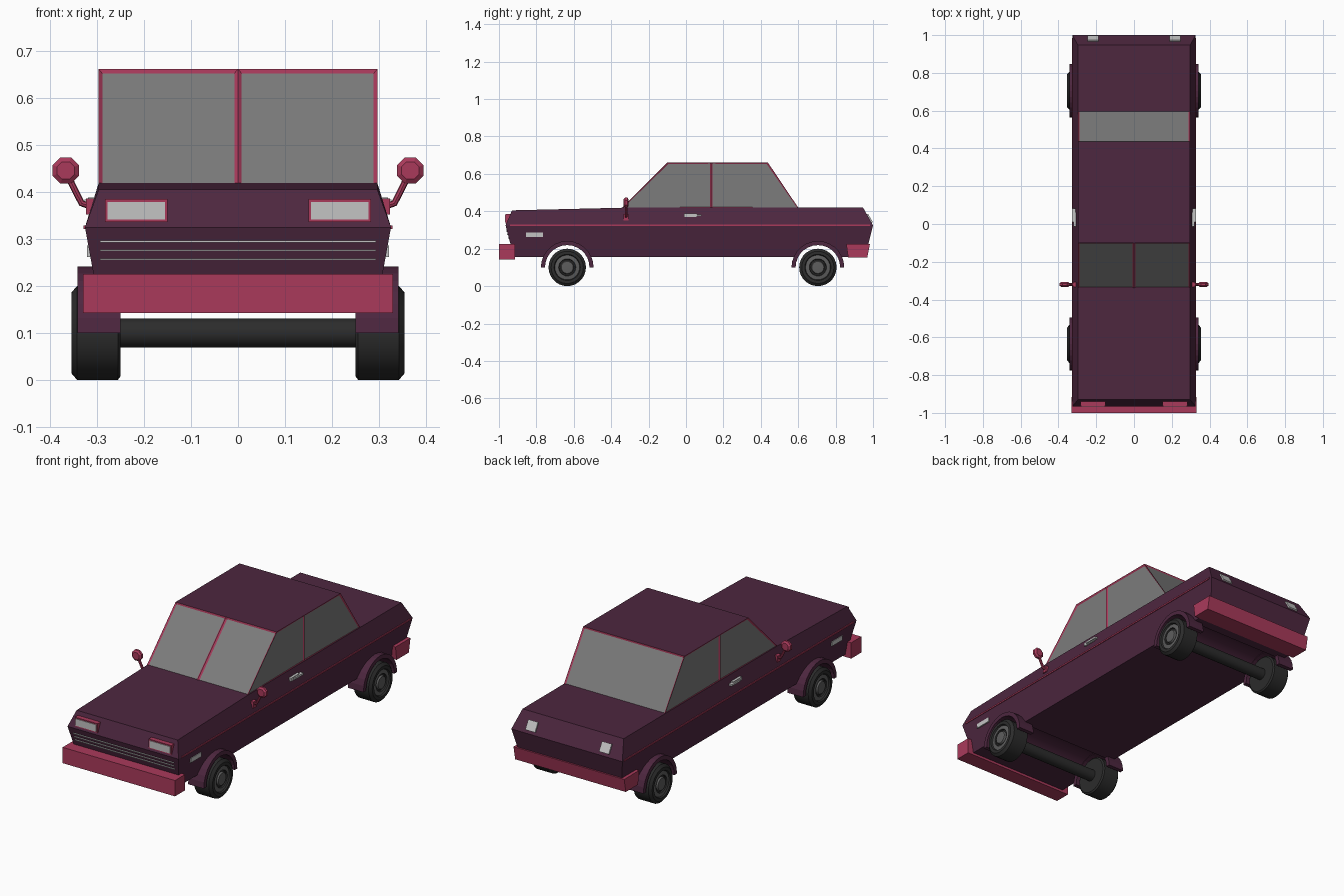
import bpy, bmesh, math
from mathutils import Vector

if "Cube" in bpy.data.objects:
    bpy.data.objects.remove(bpy.data.objects["Cube"], do_unlink=True)


def material(name, r, g, b):
    m = bpy.data.materials.new(name)
    m.use_nodes = True
    m.diffuse_color = (r, g, b, 1)
    m.node_tree.nodes["Principled BSDF"].inputs["Base Color"].default_value = (r, g, b, 1)
    return m


PAINT = material("plum paint", .075, .02, .05)
TRIM = material("crimson trim", .4, .042, .105)
GLASS = material("grey glass", .2, .2, .2)
LAMP = material("pale grey", .55, .55, .55)
TYRE = material("black rubber", .025, .025, .025)
RIM = material("wheel grey", .11, .11, .11)


def finish(name, bm, *mats):
    """Turn a bmesh into a named object."""
    bmesh.ops.recalc_face_normals(bm, faces=bm.faces)
    me = bpy.data.meshes.new(name)
    bm.to_mesh(me)
    bm.free()
    for m in mats:
        me.materials.append(m)
    ob = bpy.data.objects.new(name, me)
    bpy.context.collection.objects.link(ob)
    return ob


def mirrored(ob):
    ob.modifiers.new("Mirror", 'MIRROR')
    return ob


def activate(ob):
    bpy.ops.object.select_all(action='DESELECT')
    ob.select_set(True)
    bpy.context.view_layer.objects.active = ob


def box(name, mat, x, y, z):
    """Box from three (low, high) ranges."""
    bm = bmesh.new()
    bmesh.ops.create_cube(bm, size=1)
    for v in bm.verts:
        v.co = [r[0] if c < 0 else r[1] for c, r in zip(v.co, (x, y, z))]
    return finish(name, bm, mat)


def loft(bm, rings, closed=True):
    """Skin between equal rings of points, capping the ends."""
    rows = [[bm.verts.new(p) for p in ring] for ring in rings]
    n = len(rows[0])
    for a, b in zip(rows, rows[1:]):
        for i in range(n):
            bm.faces.new((a[i], a[(i + 1) % n], b[(i + 1) % n], b[i]))
    if closed:
        bm.faces.new(rows[0])
        bm.faces.new(rows[-1])


def lathe(name, profile, y, z, mats, indices, sides=28):
    """Turn an (x, radius) profile around a crosswise axle."""
    bm = bmesh.new()
    rings = [[(x, y + r * math.cos(math.tau * i / sides), z + r * math.sin(math.tau * i / sides))
              for i in range(sides)] for x, r in profile]
    loft(bm, rings)
    for k, f in enumerate(bm.faces):
        f.material_index = indices[min(k // sides, len(indices) - 1)]
    bm.faces.ensure_lookup_table()
    bm.faces[-2].material_index = 0
    ob = finish(name, bm, *mats)
    activate(ob)
    bpy.ops.object.shade_smooth_by_angle(angle=math.radians(30))
    return ob


WHEELS = {"front": -.635, "rear": .705}
WHEEL_Z = .1

# Lower body: widest at the belt line, hood rising towards the cabin
def body_ring(half, front, back, zf, zm, zb):
    return [(-half, front, zf), (half, front, zf), (half, -.34, zm),
            (half, back, zb), (-half, back, zb), (-half, -.34, zm)]


bm = bmesh.new()
loft(bm, [body_ring(.295, -.92, .958, .155, .155, .155),
          body_ring(.326, -.965, 1, .325, .325, .325),
          body_ring(.297, -.93, .947, .405, .419, .419)])
body = finish("body", bm, PAINT)

# Wheel wells cut across the body
for end, y in WHEELS.items():
    cutter = lathe("well_cutter", [(-.5, .122), (.5, .122)], y, WHEEL_Z, [PAINT], [0])
    cutter.hide_render = True
    mod = body.modifiers.new("Well", 'BOOLEAN')
    mod.operation = 'DIFFERENCE'
    mod.object = cutter
    activate(body)
    bpy.ops.object.modifier_apply(modifier=mod.name)
    bpy.data.objects.remove(cutter, do_unlink=True)

# Cabin: painted roof, trim frames and sunk glass
bm = bmesh.new()
side = [(-.345, .415), (-.1, .662), (.437, .662), (.603, .415)]
loft(bm, [[(x, y, z) for y, z in side] for x in (-.297, .297)])
bm.normal_update()
bmesh.ops.recalc_face_normals(bm, faces=bm.faces)


def split(faces, point, normal):
    geom = set(faces)
    for f in faces:
        geom.update(f.edges)
        geom.update(f.verts)
    bmesh.ops.bisect_plane(bm, geom=list(geom), plane_co=point, plane_no=normal)


split([f for f in bm.faces if abs(f.normal.x) > .9], (0, .135, 0), (0, 1, 0))
split([f for f in bm.faces if f.normal.y < -.3], (0, 0, 0), (1, 0, 0))
bm.normal_update()
panes = [f for f in bm.faces if abs(f.normal.z) < .9]
for f in panes:
    f.material_index = 1
bmesh.ops.inset_individual(bm, faces=panes, thickness=.011, depth=-.005)
for f in panes:
    f.material_index = 2
finish("cabin", bm, PAINT, TRIM, GLASS)

# Bumpers
box("front_bumper", TRIM, (-.33, .33), (-1, -.915), (.142, .226))
rear = box("rear_bumper", TRIM, (-.325, .325), (.857, .983), (.152, .224))
for v in rear.data.vertices:
    if v.co.z < .2:
        v.co.y += -.014 if v.co.y > .9 else .01

# Headlights in trim housings
mirrored(box("headlight_housing", TRIM, (.15, .283), (-.964, -.92), (.336, .385)))
mirrored(box("headlight", LAMP, (.156, .278), (-.967, -.96), (.342, .379)))

# Grille bars follow the sloping nose
for i, z in enumerate((.295, .276, .257)):
    y = -.965 + (.325 - z) * .265
    box(f"grille_bar_{i + 1}", LAMP, (-.294, .294), (y - .006, y + .006), (z - .002, z + .002))

# Tail lights lie on the sloping rear panel
bm = bmesh.new()
lip = [(.999, .342), (.973, .387)]
loft(bm, [[(x, y, z) for y, z in lip] + [(x, y - .02, z - .012) for y, z in reversed(lip)]
          for x in (.188, .245)])
mirrored(finish("tail_light", bm, LAMP))

# Side trim, marker lights and door handles
mirrored(box("belt_stripe", TRIM, (.318, .329), (-.94, .985), (.321, .329)))
mirrored(box("marker_light", LAMP, (.306, .322), (-.855, -.765), (.262, .286)))
mirrored(box("handle_plate", LAMP, (.3, .32), (-.012, .06), (.37, .388)))
mirrored(box("handle_lever", LAMP, (.31, .327), (.01, .082), (.374, .384)))

# Wheels, axles and wheel arches
wheel = [(.25, .03), (.25, .092), (.256, .1), (.343, .1), (.355, .086), (.355, .07),
         (.347, .066), (.35, .046), (.343, .043), (.343, .036), (.352, .032), (.353, .014)]
wheel_mats = [0, 0, 0, 0, 0, 0, 1, 0, 0, 1, 1, 1]
for end, y in WHEELS.items():
    mirrored(lathe(end + "_wheel", wheel, y, WHEEL_Z, [TYRE, RIM], wheel_mats))
    lathe(end + "_axle", [(-.26, .031), (.26, .031)], y, WHEEL_Z, [TYRE], [0], 16)
    bm = bmesh.new()
    section = [(.25, .119), (.342, .119), (.342, .141), (.25, .141)]
    angles = [math.pi * i / 14 for i in range(15)]
    loft(bm, [[(x, y + r * math.cos(a), WHEEL_Z + r * math.sin(a)) for x, r in section]
              for a in angles])
    mirrored(finish(end + "_arch", bm, PAINT))

# Door mirrors: octagonal head, bent arm and foot
MIRROR_Y = -.32
bm = bmesh.new()
rings = []
for dy, r in ((-.013, .02), (-.006, .03), (.006, .03), (.013, .02)):
    rings.append([(.367 + r * math.cos(math.pi * (i + .5) / 4), MIRROR_Y + dy,
                   .446 + r * math.sin(math.pi * (i + .5) / 4)) for i in range(8)])
loft(bm, rings)
mirrored(finish("mirror_head", bm, TRIM))
mirrored(box("mirror_foot", TRIM, (.3, .324), (-.333, -.307), (.352, .386)))
bm = bmesh.new()
arm = [Vector(p) for p in ((.315, .37), (.333, .376), (.343, .395), (.36, .43))]
rings = []
for i, p in enumerate(arm):
    t = (arm[min(i + 1, 3)] - arm[max(i - 1, 0)]).normalized() * .007
    rings.append([(p.x - t.y * math.cos(a), MIRROR_Y + .007 * math.sin(a), p.y + t.x * math.cos(a))
                  for a in (math.tau * k / 8 for k in range(8))])
loft(bm, rings)
mirrored(finish("mirror_arm", bm, TRIM))
